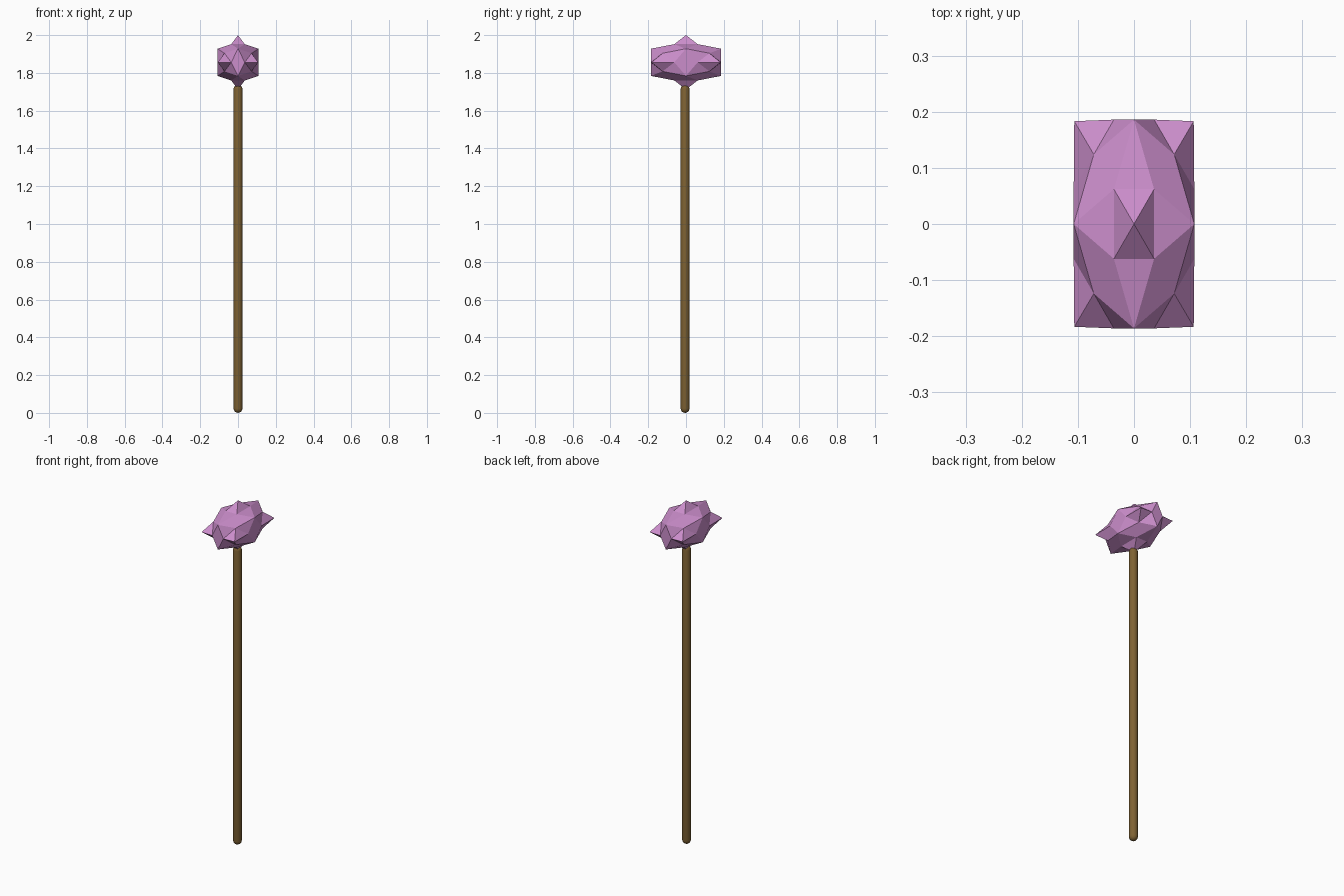
import bpy, bmesh, math

if "Cube" in bpy.data.objects:
    bpy.data.objects.remove(bpy.data.objects["Cube"])

def material(name, rgb):
    m = bpy.data.materials.new(name)
    m.diffuse_color = (*rgb, 1)
    m.use_nodes = True
    m.node_tree.nodes["Principled BSDF"].inputs["Base Color"].default_value = m.diffuse_color
    return m

pink = material("orchid_pink", (0.60, 0.27, 0.60))
brown = material("wood_brown", (0.21, 0.122, 0.033))

def make_object(name, bm, mat):
    bmesh.ops.recalc_face_normals(bm, faces=bm.faces)
    me = bpy.data.meshes.new(name)
    bm.to_mesh(me)
    bm.free()
    me.materials.append(mat)
    ob = bpy.data.objects.new(name, me)
    bpy.context.collection.objects.link(ob)
    return ob

# Spiked crystal head: a stretched body with a spike at the top, bottom and four corners
SX, SY, SZ, CZ = 0.1075, 0.186, 0.144, 1.856
bm = bmesh.new()
cache = {}

def vert(x, y, z):
    key = (round(x, 3), round(y, 3), round(z, 3))
    if key not in cache:
        cache[key] = bm.verts.new((x * SX, y * SY, CZ + z * SZ))
    return cache[key]

def face(*pts):
    bm.faces.new([vert(*p) for p in pts])

T = 1 / 3
signs = (-1, 1)
for sz in signs:
    apex = (0, 0, sz)
    for s in signs:
        # top or bottom spike, and the sloping triangles beside it
        a, b = (T, s * T, 2 * T * sz), (-T, s * T, 2 * T * sz)
        face(apex, a, b)
        face(a, b, (0, s, sz / 2))
        a, b = (s * T, T, 2 * T * sz), (s * T, -T, 2 * T * sz)
        face(apex, a, b)
        face(a, b, (s, 0, sz / 2))
    for sx in signs:
        for sy in signs:
            inner = (sx * T, sy * T, 2 * T * sz)
            outer = (sx * 2 * T, sy * 2 * T, T * sz)
            ridge_y, ridge_x = (0, sy, sz / 2), (sx, 0, sz / 2)
            root_y, root_x = (sx * T, sy, 0), (sx, sy * T, 0)
            tip = (sx * 0.99, sy * 0.985, 0)
            # rhombic facet, shoulder triangles, corner spike
            face(inner, ridge_y, outer, ridge_x)
            face(ridge_y, outer, root_y)
            face(ridge_x, outer, root_x)
            face(tip, outer, root_y)
            face(tip, outer, root_x)
# upright diamonds on the four sides
for s in signs:
    face((0, s, 0.5), (T, s, 0), (0, s, -0.5), (-T, s, 0))
    face((s, 0, 0.5), (s, T, 0), (s, 0, -0.5), (s, -T, 0))
make_object("crystal_head", bm, pink)

# Long round handle with domed ends
R, TOP, SIDES, ARC = 0.0235, 1.738, 16, 4
profile = [(R * math.sin(i * math.pi / 2 / ARC), R * (1 - math.cos(i * math.pi / 2 / ARC)))
           for i in range(ARC + 1)]
profile += [(r, TOP - z) for r, z in reversed(profile)]
bm = bmesh.new()
pts = [bm.verts.new((r, 0, z)) for r, z in profile]
edges = [bm.edges.new(p) for p in zip(pts, pts[1:])]
bmesh.ops.spin(bm, geom=pts + edges, cent=(0, 0, 0), axis=(0, 0, 1),
               angle=2 * math.pi, steps=SIDES, use_merge=True)
bmesh.ops.remove_doubles(bm, verts=bm.verts, dist=0.0005)
for f in bm.faces:
    f.smooth = True
handle = make_object("handle", bm, brown)
handle.location.y = -0.005
